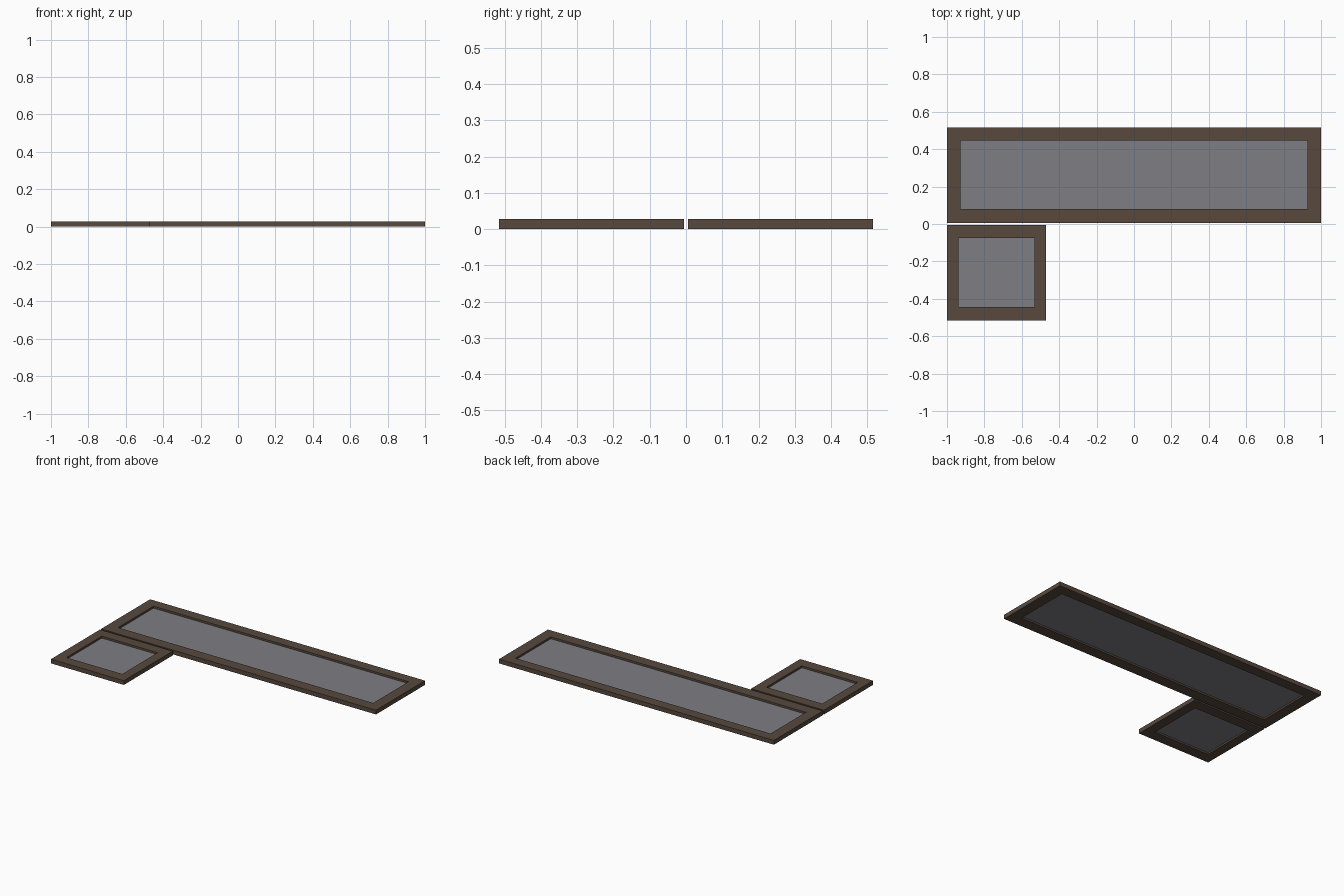
import bpy, bmesh

if "Cube" in bpy.data.objects:
    bpy.data.objects.remove(bpy.data.objects["Cube"])

def material(name, col):
    m = bpy.data.materials.new(name)
    m.diffuse_color = (*col, 1)
    m.use_nodes = True
    m.node_tree.nodes["Principled BSDF"].inputs["Base Color"].default_value = m.diffuse_color
    return m

BROWN = material("dark brown frame", (0.095, 0.066, 0.048))
GREY = material("grey glass", (0.205, 0.205, 0.23))
H = 0.028

def finish(name, bm, mat):
    me = bpy.data.meshes.new(name)
    bm.to_mesh(me)
    bm.free()
    me.materials.append(mat)
    ob = bpy.data.objects.new(name, me)
    bpy.context.collection.objects.link(ob)

def window(name, outer, inner, pane_z):
    # Frame: rectangular ring swept through four section points
    bm = bmesh.new()
    def loop(r, z):
        x0, x1, y0, y1 = r
        return [bm.verts.new(p) for p in
                ((x0, y0, z), (x1, y0, z), (x1, y1, z), (x0, y1, z))]
    rings = [loop(outer, 0), loop(outer, H), loop(inner, H), loop(inner, 0)]
    for k in range(4):
        a, b = rings[k], rings[(k + 1) % 4]
        for i in range(4):
            j = (i + 1) % 4
            bm.faces.new((a[i], a[j], b[j], b[i]))
    bmesh.ops.recalc_face_normals(bm, faces=bm.faces)
    finish(name + "_frame", bm, BROWN)
    # Pane: thin slab recessed in the opening
    bm = bmesh.new()
    bmesh.ops.create_cube(bm, size=1)
    x0, x1, y0, y1 = inner
    for v in bm.verts:
        v.co = ((x0 + x1) / 2 + v.co.x * (x1 - x0),
                (y0 + y1) / 2 + v.co.y * (y1 - y0), pane_z + v.co.z * 0.004)
    finish(name + "_pane", bm, GREY)

window("long_window", (-1, 1, 0.006, 0.515), (-0.928, 0.928, 0.08, 0.447), 0.013)
window("small_window", (-1, -0.47, -0.515, -0.006), (-0.938, -0.532, -0.443, -0.076), 0.013)
